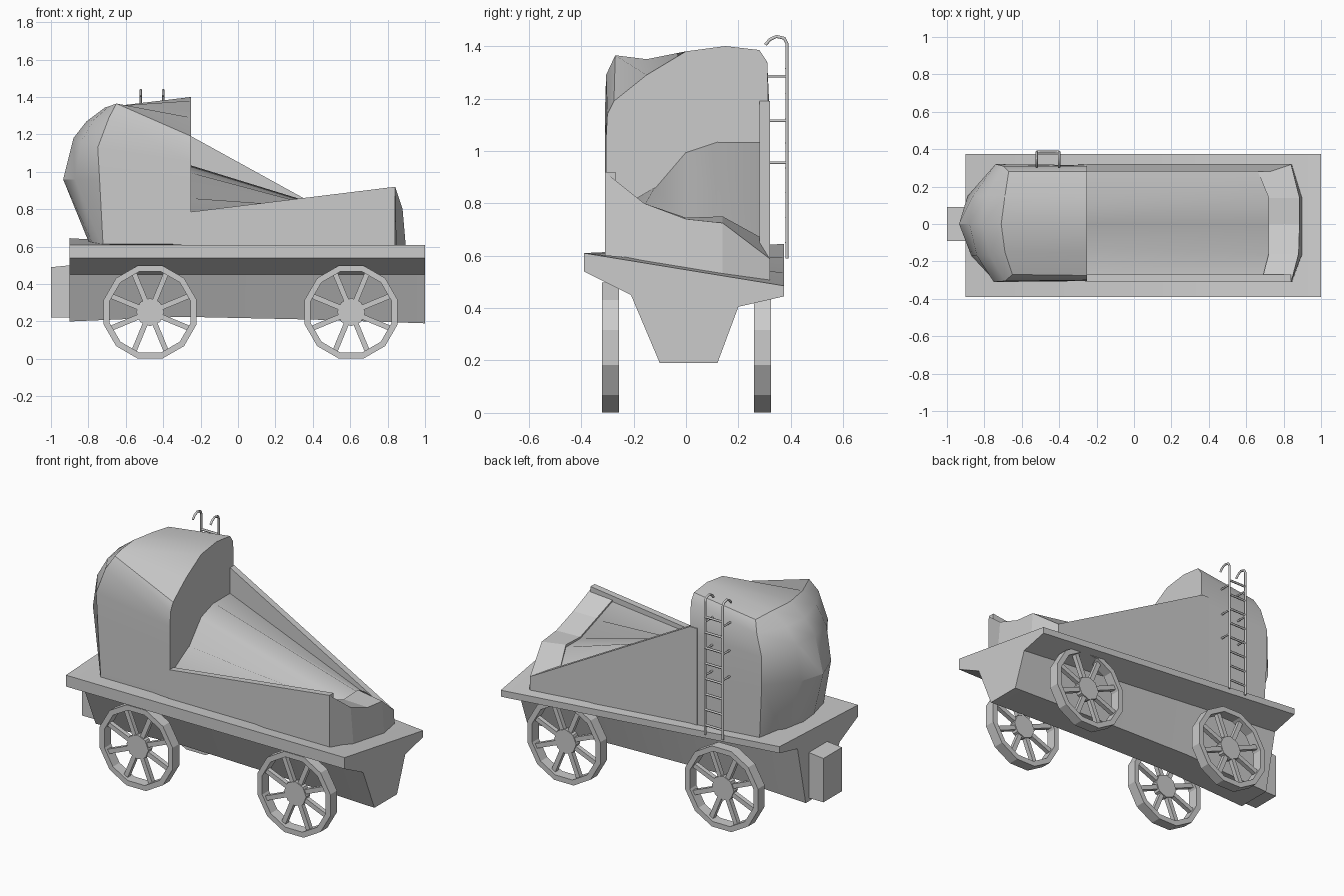
import bpy, bmesh
from math import pi, cos, sin
from mathutils import Vector

if "Cube" in bpy.data.objects:
    bpy.data.objects.remove(bpy.data.objects["Cube"])


def finish(name, bm, smooth=None):
    bmesh.ops.recalc_face_normals(bm, faces=bm.faces)
    me = bpy.data.meshes.new(name)
    bm.to_mesh(me)
    bm.free()
    ob = bpy.data.objects.new(name, me)
    bpy.context.collection.objects.link(ob)
    if smooth:
        bpy.ops.object.select_all(action='DESELECT')
        ob.select_set(True)
        bpy.context.view_layer.objects.active = ob
        bpy.ops.object.shade_smooth_by_angle(angle=smooth * pi / 180)
    return ob


def skin(bm, rows, closed=True, caps=True):
    """Join rows of points with quads, optionally closing each row and capping."""
    vs = [[bm.verts.new(p) for p in r] for r in rows]
    n = len(rows[0])
    for a, b in zip(vs, vs[1:]):
        for i in range(n if closed else n - 1):
            j = (i + 1) % n
            bm.faces.new((a[i], a[j], b[j], b[i]))
    if caps:
        bm.faces.new(vs[0])
        bm.faces.new(vs[-1])
    return vs


def prism(name, profile, y0, y1):
    bm = bmesh.new()
    skin(bm, [[(x, y, z) for x, z in profile] for y in (y0, y1)])
    return finish(name, bm)


def rod(name, pts, r=0.007):
    cu = bpy.data.curves.new(name, 'CURVE')
    cu.dimensions = '3D'
    cu.bevel_depth, cu.bevel_resolution, cu.use_fill_caps = r, 1, True
    sp = cu.splines.new('POLY')
    sp.points.add(len(pts) - 1)
    for p, co in zip(sp.points, pts):
        p.co = (*co, 1)
    ob = bpy.data.objects.new(name, cu)
    bpy.context.collection.objects.link(ob)


# Chassis: a twisted trough whose back edge drops toward the right
rows = []
for x, low in ((-0.9, 0.2), (-0.3, 0.225), (0.4, 0.21), (1.0, 0.19)):
    t = (x + 0.9) / 1.9
    back = 0.645 - 0.16 * t
    rows.append([(x, y, z) for y, z in (
        (-0.39, 0.61), (-0.39, 0.54), (-0.21, 0.45), (-0.10, low), (0.12, low),
        (0.20, back - 0.08), (0.375, back - 0.04), (0.375, back))])
bm = bmesh.new()
skin(bm, rows)
finish("chassis", bm, 25)

# Coupling block
prism("coupling_block", [(-1, 0.22), (-0.85, 0.22), (-0.85, 0.505), (-1, 0.49)], -0.09, 0.09)


# Wheels: twelve-sided rim, hub and eight spokes
def wheel(name, cx, y0, y1):
    cz = 0.25
    bm = bmesh.new()

    def ring(r, y, n, off):
        return [(cx + r * cos(2 * pi * (i + off) / n), y, cz + r * sin(2 * pi * (i + off) / n))
                for i in range(n)]
    ro, ri = 0.257, 0.224
    skin(bm, [ring(ro, y0, 12, .5), ring(ro, y1, 12, .5), ring(ri, y1, 12, .5),
              ring(ri, y0, 12, .5), ring(ro, y0, 12, .5)], caps=False)
    bmesh.ops.remove_doubles(bm, verts=bm.verts, dist=1e-5)
    ym = (y0 + y1) / 2
    skin(bm, [ring(0.075, ym - 0.02, 8, 0), ring(0.075, ym + 0.02, 8, 0)])
    for k in range(8):
        a = 2 * pi * (k + 0.5) / 8
        u, v = Vector((cos(a), 0, sin(a))), Vector((-sin(a), 0, cos(a)))
        c = Vector((cx, ym, cz))
        skin(bm, [[c + u * r + v * s * 0.014 + Vector((0, d * 0.014, 0))
                   for s, d in ((-1, -1), (1, -1), (1, 1), (-1, 1))] for r in (0.06, 0.228)])
    finish(name, bm)


for cx, end in ((-0.47, "left"), (0.605, "right")):
    wheel("front_wheel_" + end, cx, -0.32, -0.255)
    wheel("back_wheel_" + end, cx, 0.26, 0.325)

# Hood: horizontal rings, five points round the nose and five on the flat face
Y = (-0.305, -0.15, 0.0, 0.15, 0.315)
levels = [
    # nose x, nose y, nose z, face y, face z
    ((-.72, -.76, -.78, -.76, -.72), Y, (.58,) * 5, Y, (.58,) * 5),
    ((-.74, -.87, -.935, -.89, -.74), (-.31, -.17, 0, .15, .32), (.96,) * 5, Y, (.9,) * 5),
    ((-.75, -.84, -.88, -.86, -.74), (-.31, -.17, 0, .15, .32), (1.13, 1.16, 1.18, 1.18, 1.13),
     Y, (1.05, 1.1, 1.15, 1.15, 1.15)),
    ((-.69, -.77, -.81, -.79, -.70), (-.305, -.17, 0, .15, .31), (1.29, 1.28, 1.27, 1.27, 1.26),
     (-.3, -.16, 0, .15, .31), (1.14, 1.22, 1.3, 1.34, 1.34)),
    ((-.65, -.69, -.71, -.69, -.67), (-.27, -.15, 0, .15, .28), (1.365, 1.35, 1.345, 1.34, 1.33),
     (-.275, -.15, 0, .15, .28), (1.19, 1.29, 1.38, 1.40, 1.385)),
]
rows = []
for nx, ny, nz, fy, fz in levels:
    rows.append(list(zip(nx, ny, nz)) + [(-0.25, y, z) for y, z in zip(fy, fz)][::-1])
bm = bmesh.new()
vs = skin(bm, rows, caps=False)
for i in range(4):  # roof and base strips
    for r in (vs[-1], vs[0]):
        bm.faces.new((r[i], r[i + 1], r[8 - i], r[9 - i]))
finish("hood", bm, 28)

# Side walls of the bunker
prism("front_wall", [(-0.26, 0.58), (0.84, 0.58), (0.84, 0.92), (-0.26, 0.785)], -0.31, -0.27)
prism("back_wall", [(-0.3, 0.56), (0.84, 0.48), (0.84, 0.59), (-0.25, 1.19), (-0.3, 1.19)],
      0.28, 0.32)

# Sloping heap running down to the end of the bunker
bm = bmesh.new()
skin(bm, [
    [(-0.27, y, z) for y, z in ((-.275, .77), (-.12, .86), (0, 1.0), (.12, 1.04), (.285, 1.04))],
    [(.69, -.275, .87), (.72, -.16, .79), (.72, 0, .735), (.72, .14, .735), (.67, .285, .66)],
], closed=False, caps=False)
finish("heap", bm, 35)

# End panel: bowed outward, its top falling from front to back
ys = (-.31, -.16, 0, .14, .318)
bm = bmesh.new()
skin(bm, [
    list(zip((.69, .72, .72, .72, .66), (-.275, -.16, 0, .14, .285), (.5, .5, .5, .5, .48))),
    list(zip((.69, .72, .72, .72, .66), (-.275, -.16, 0, .14, .285), (.88, .80, .745, .75, .67))),
    list(zip((.84, .88, .885, .885, .84), ys, (.92, .80, .74, .725, .59))),
    list(zip((.845, .9, .9, .9, .845), ys, (.58, .57, .53, .5, .48))),
], closed=False, caps=False)
finish("end_panel", bm)

# Ladder with hooked rails, rungs and brackets
for x, side in ((-0.52, "left"), (-0.4, "right")):
    rod("ladder_rail_" + side, [(x, .385, .59), (x, .385, 1.41), (x, .375, 1.43),
                                (x, .345, 1.437), (x, .32, 1.425), (x, .303, 1.405)])
    for k, z in enumerate((1.285, 1.115, .955)):
        rod(f"ladder_bracket_{side}_{k}", [(x, .385, z), (x, .31, z)], 0.006)
for k in range(8):
    z = 0.65 + 0.095 * k
    rod(f"ladder_rung_{k}", [(-0.52, .385, z), (-0.4, .385, z)])
